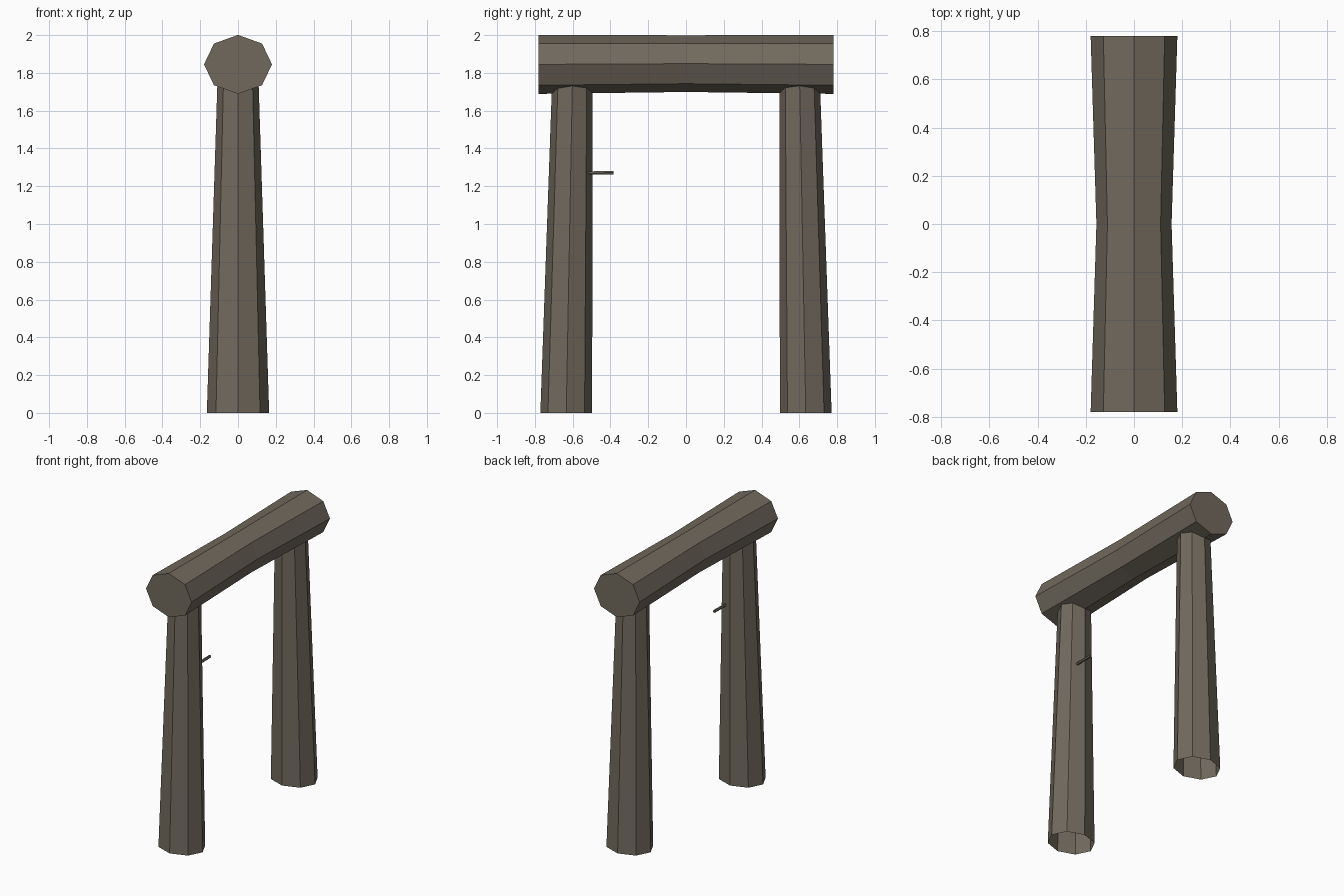
import bpy, bmesh
from math import cos, sin, tau

cube = bpy.data.objects.get("Cube")
if cube:
    bpy.data.objects.remove(cube)

wood = bpy.data.materials.new("weathered_wood")
wood.use_nodes = True
colour = (0.165, 0.141, 0.110, 1)
wood.diffuse_color = colour
bsdf = next(n for n in wood.node_tree.nodes if n.type == 'BSDF_PRINCIPLED')
bsdf.inputs["Base Color"].default_value = colour
bsdf.inputs["Roughness"].default_value = 0.9


def loft(name, rings, upright, sides=8, caps=True):
    """Skin a log through rings of (centre, x radius, other radius)."""
    bm = bmesh.new()
    loops = []
    for (x, y, z), ra, rb in rings:
        loop = []
        for i in range(sides):
            a, b = ra * cos(tau * i / sides), rb * sin(tau * i / sides)
            loop.append(bm.verts.new((x + a, y + b, z) if upright else (x + a, y, z + b)))
        loops.append(loop)
    for low, high in zip(loops, loops[1:]):
        for i in range(sides):
            j = (i + 1) % sides
            face = (low[i], low[j], high[j], high[i])
            bm.faces.new(face if upright else face[::-1])
    if caps:
        bm.faces.new(loops[0][::-1] if upright else loops[0])
        bm.faces.new(loops[-1] if upright else loops[-1][::-1])
    mesh = bpy.data.meshes.new(name)
    bm.to_mesh(mesh)
    bm.free()
    mesh.materials.append(wood)
    obj = bpy.data.objects.new(name, mesh)
    bpy.context.collection.objects.link(obj)
    return obj


# Crossbeam, slightly waisted in the middle
loft("crossbeam", [((0, -0.78, 1.845), 0.18, 0.156),
                   ((0, 0, 1.849), 0.156, 0.15),
                   ((0, 0.78, 1.845), 0.18, 0.156)], upright=False)

# Tapered hollow posts leaning inwards
for name, s in (("front_post", -1), ("back_post", 1)):
    loft(name, [((0, s * 0.634, 0), 0.165, 0.137),
                ((0, s * 0.601, 1.78), 0.108, 0.107)], upright=True, caps=False)

# Small peg on the inner face of the front post
loft("peg", [((0.048, -0.53, 1.27), 0.01, 0.01),
             ((0.048, -0.385, 1.272), 0.01, 0.01)], upright=False, sides=6)
